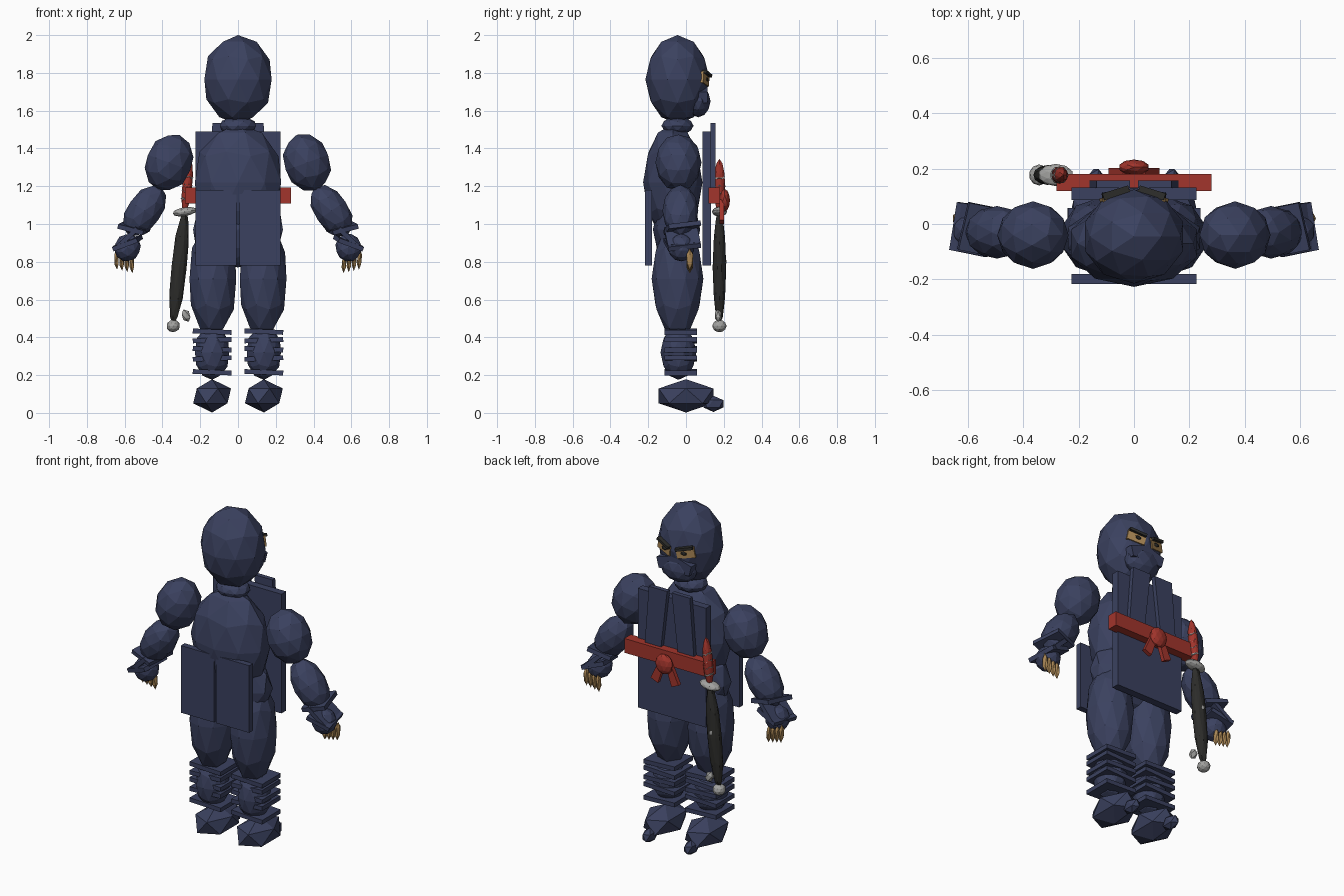
import bpy, bmesh, math
from mathutils import Matrix, Vector, Euler


def material(name, r, g, b):
    m = bpy.data.materials.new(name)
    m.diffuse_color = (r, g, b, 1)
    return m


NAVY = material("navy cloth", 0.043, 0.053, 0.115)
RED = material("red cloth", 0.36, 0.035, 0.025)
SKIN = material("tan skin", 0.40, 0.24, 0.09)
DARK = material("dark scabbard", 0.025, 0.025, 0.023)
GREY = material("grey metal", 0.36, 0.36, 0.35)


def finish(name, bm, mat):
    bmesh.ops.recalc_face_normals(bm, faces=bm.faces)
    me = bpy.data.meshes.new(name)
    bm.to_mesh(me)
    bm.free()
    me.materials.append(mat)
    ob = bpy.data.objects.new(name, me)
    bpy.context.collection.objects.link(ob)
    return ob


def placed(loc, size, rot):
    return Matrix.LocRotScale(Vector(loc), Euler(rot), Vector(size))


def ball(name, loc, radii, mat=NAVY, sub=2, rot=(0, 0, 0)):
    bm = bmesh.new()
    bmesh.ops.create_icosphere(bm, subdivisions=sub, radius=1,
                               matrix=placed(loc, radii, rot))
    return finish(name, bm, mat)


def box(name, loc, size, mat=NAVY, rot=(0, 0, 0)):
    bm = bmesh.new()
    bmesh.ops.create_cube(bm, size=1, matrix=placed(loc, size, rot))
    return finish(name, bm, mat)


def prism(name, pts, y0, y1, mat=NAVY):
    """Outline in x and z, extruded along y."""
    bm = bmesh.new()
    f = bm.faces.new([bm.verts.new((x, y0, z)) for x, z in pts])
    ext = bmesh.ops.extrude_face_region(bm, geom=[f])["geom"]
    bmesh.ops.translate(bm, vec=(0, y1 - y0, 0),
                        verts=[v for v in ext if isinstance(v, bmesh.types.BMVert)])
    return finish(name, bm, mat)


# head, neck and body
ball("head", (0, -0.045, 1.765), (0.187, 0.17, 0.235))
ball("neck", (0, -0.045, 1.52), (0.10, 0.085, 0.05))
ball("chest", (0, -0.07, 1.22), (0.24, 0.157, 0.31))
ball("pelvis", (0, -0.05, 0.97), (0.25, 0.125, 0.2))

# face: veil over mouth and nose, eye openings, pupils and brows
prism("veil_top", [(-0.115, 1.70), (0, 1.735), (0.115, 1.70), (0.10, 1.64), (-0.10, 1.64)],
      0.06, 0.115)
ball("veil", (0, 0.065, 1.65), (0.115, 0.065, 0.085))
for s in (-1, 1):
    box("eye_opening", (0.068 * s, 0.098, 1.768), (0.105, 0.02, 0.06), SKIN,
        (0, -0.2 * s, -0.3 * s))
    ball("pupil", (0.062 * s, 0.112, 1.765), (0.022, 0.007, 0.012), DARK, 1)
    box("brow", (0.066 * s, 0.112, 1.795), (0.10, 0.026, 0.016), DARK,
        (0, -0.25 * s, -0.3 * s))

# robe: front panel, lapels and rear skirt plates
box("robe_front", (0, 0.11, 1.135), (0.45, 0.045, 0.71))
for s in (-1, 1):
    prism("lapel", [(0.015 * s, 1.535), (0.135 * s, 1.535), (0.165 * s, 1.15),
                    (0.06 * s, 1.15)], 0.13, 0.157)
    box("skirt_plate", (0.116 * s, -0.198, 0.98), (0.218, 0.036, 0.40))

# belt with knot and hanging tails
box("belt", (0, 0.15, 1.152), (0.56, 0.062, 0.085), RED)
ball("belt_knot", (0, 0.205, 1.125), (0.056, 0.028, 0.06), RED)
for s in (-1, 1):
    prism("belt_tail", [(0.005 * s, 1.12), (0.04 * s, 1.13), (0.092 * s, 1.02),
                        (0.045 * s, 1.0)], 0.178, 0.202, RED)

for s in (-1, 1):
    # arms
    ball("upper_arm", (0.365 * s, -0.04, 1.325), (0.125, 0.122, 0.157), rot=(0, -0.35 * s, 0))
    ball("forearm", (0.495 * s, -0.03, 1.07), (0.092, 0.095, 0.155), rot=(0, -0.6 * s, 0))
    # wrist wraps
    for x, z, tilt in ((0.55, 0.98, 0.25), (0.575, 0.935, -0.75), (0.585, 0.90, -0.35)):
        box("wrist_wrap", (x * s, -0.02, z), (0.14, 0.175, 0.025), NAVY,
            (0.12, -tilt * s, 0.2 * s))
    # hand and fingers
    ball("hand", (0.585 * s, -0.025, 0.875), (0.07, 0.07, 0.075), rot=(0, -0.35 * s, 0))
    for i in range(4):
        ball("finger", ((0.562 + 0.027 * i) * s, 0.02, 0.795 + 0.006 * i),
             (0.014, 0.021, 0.056), SKIN, 1, (0, 0.05 * s, 0))

    # legs
    ball("thigh", (0.133 * s, -0.045, 0.71), (0.13, 0.137, 0.31))
    ball("shin", (0.137 * s, -0.04, 0.32), (0.095, 0.095, 0.145))
    # shin wraps
    for i, z in enumerate((0.43, 0.385, 0.337, 0.288, 0.215)):
        box("shin_wrap", (0.137 * s, -0.028, z), (0.205, 0.172, 0.025), NAVY,
            (0, 0.04 * (-1) ** i, 0))
    # foot with split toe
    ball("foot", (0.137 * s, 0, 0.09), (0.112, 0.17, 0.088), sub=1)
    ball("toe", (0.137 * s, 0.145, 0.048), (0.036, 0.062, 0.043), sub=1)

# sword hanging at the belt, leaning slightly
LEAN = (0, 0.1, 0)


def on_sword(z):
    return (-0.283 + (z - 1.06) * 0.1, 0.177, z)


ball("scabbard", on_sword(0.77), (0.042, 0.036, 0.31), DARK, rot=LEAN)
ball("scabbard_tip", on_sword(0.46), (0.036, 0.038, 0.033), GREY)
ball("scabbard_fitting", (-0.275, 0.17, 0.515), (0.025, 0.02, 0.036), GREY, 1, (0, -0.4, 0))
ball("scabbard_stud", (-0.31, 0.207, 0.80), (0.012, 0.008, 0.02), GREY, 1)
ball("guard", on_sword(1.065), (0.065, 0.04, 0.024), GREY, 2, (0, -0.15, 0))
ball("handle", on_sword(1.20), (0.027, 0.031, 0.145), RED, rot=LEAN)
for z in (1.13, 1.17, 1.21, 1.25):
    ball("handle_band", on_sword(z), (0.032, 0.034, 0.011), GREY, 1, (0, 0.35, 0))
